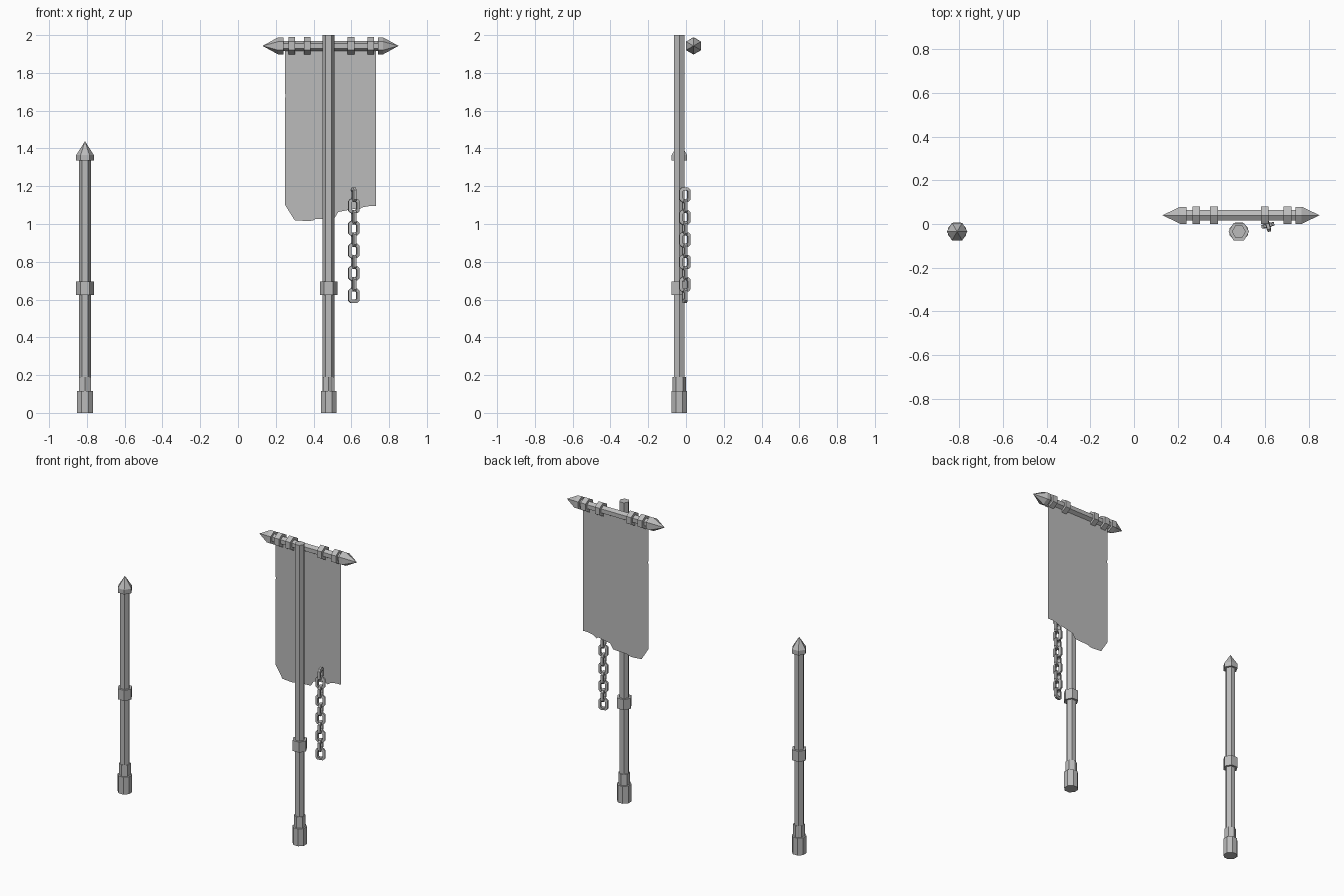
import bpy, bmesh, math
from mathutils import Matrix

cube = bpy.data.objects.get("Cube")
if cube:
    bpy.data.objects.remove(cube)

grey = bpy.data.materials.new("plain_grey")
grey.use_nodes = True
grey.diffuse_color = (0.5, 0.5, 0.5, 1)
bsdf = next(n for n in grey.node_tree.nodes if n.type == "BSDF_PRINCIPLED")
bsdf.inputs["Base Color"].default_value = (0.5, 0.5, 0.5, 1)
bsdf.inputs["Roughness"].default_value = 0.8


def finish(name, bm, matrix, solid=True):
    if solid:
        bmesh.ops.recalc_face_normals(bm, faces=bm.faces)
    bm.transform(matrix)
    mesh = bpy.data.meshes.new(name)
    bm.to_mesh(mesh)
    bm.free()
    mesh.materials.append(grey)
    obj = bpy.data.objects.new(name, mesh)
    bpy.context.collection.objects.link(obj)
    return obj


def lathe(name, profile, matrix, sides=6, phase=0.0):
    """Faceted solid from (radius, height) pairs; radius 0 closes to a point."""
    bm = bmesh.new()
    rings = []
    for r, h in profile:
        count = sides if r > 0 else 1
        angles = [phase + math.tau * i / sides for i in range(count)]
        rings.append([bm.verts.new((r * math.cos(a), r * math.sin(a), h)) for a in angles])
    for low, high in zip(rings, rings[1:]):
        for i in range(sides):
            j = (i + 1) % sides
            if len(high) == 1:
                bm.faces.new((low[i], low[j], high[0]))
            else:
                bm.faces.new((low[i], low[j], high[j], high[i]))
    for ring in (rings[0], rings[-1]):
        if len(ring) > 1:
            bm.faces.new(ring)
    return finish(name, bm, matrix)


# Upright posts, each with a foot, neck and middle collar
def post(side, x, height):
    place = Matrix.Translation((x, -0.035, 0))
    lathe(side + "_pole", [(0.032, 0.1), (0.032, height)], place)
    lathe(side + "_foot", [(0.045, 0), (0.045, 0.115)], place, 8, math.pi / 8)
    lathe(side + "_neck", [(0.036, 0.11), (0.036, 0.19)], place, 6, math.pi / 6)
    lathe(side + "_collar", [(0.047, 0.625), (0.047, 0.695)], place)
    return place


post("left", 0.48, 2.0)
short_place = post("right", -0.81, 1.35)
lathe("right_pole_cap", [(0.047, 1.335), (0.047, 1.365), (0, 1.438)], short_place)

# Crossbar with pointed ends and rings
bar_place = Matrix.Translation((0.49, 0.04, 1.943)) @ Matrix.Rotation(math.pi / 2, 4, "Y")
lathe("crossbar", [(0.027, -0.27), (0.027, 0.27)], bar_place)
for side, s in (("right", -1), ("left", 1)):
    lathe(side + "_bar_point", [(0.045, s * 0.25), (0.045, s * 0.278), (0, s * 0.36)], bar_place)
for i, c in enumerate((-0.205, -0.123, 0.109, 0.213)):
    lathe(f"bar_ring_{i + 1}", [(0.046, c - 0.018), (0.046, c + 0.018)], bar_place)

# Torn cloth, a single sheet hanging below the bar
outline = [
    (0.73, 1.94), (0.73, 1.095), (0.695, 1.095), (0.675, 1.18), (0.66, 1.09),
    (0.63, 1.07), (0.6, 1.105), (0.585, 1.07), (0.555, 1.105), (0.535, 1.07),
    (0.51, 1.03), (0.47, 1.05), (0.45, 1.07), (0.43, 1.03), (0.418, 1.065),
    (0.4, 1.02), (0.375, 1.015), (0.345, 1.245), (0.325, 1.11), (0.3, 1.02),
    (0.25, 1.1), (0.25, 1.49), (0.258, 1.5), (0.25, 1.54), (0.25, 1.67),
    (0.256, 1.68), (0.25, 1.69), (0.25, 1.94),
]
bm = bmesh.new()
bm.faces.new([bm.verts.new((x, 0.04, z)) for x, z in reversed(outline)])
bmesh.ops.triangulate(bm, faces=bm.faces)
finish("banner_cloth", bm, Matrix.Identity(4), solid=False)


# Chain of chamfered links, every other one turned a quarter
def chamfered(w, h, c):
    return [(w, h - c), (w - c, h), (c - w, h), (-w, h - c),
            (-w, c - h), (c - w, -h), (w - c, -h), (w, c - h)]


def chain_link(name, matrix):
    bm = bmesh.new()
    loops = []
    for loop, y in (((0.03, 0.038, 0.012), -0.007), ((0.03, 0.038, 0.012), 0.007),
                    ((0.015, 0.022, 0.005), 0.01), ((0.015, 0.022, 0.005), -0.01)):
        loops.append([bm.verts.new((x, y, z)) for x, z in chamfered(*loop)])
    for k in range(4):
        a, b = loops[k], loops[(k + 1) % 4]
        for i in range(8):
            j = (i + 1) % 8
            bm.faces.new((a[i], a[j], b[j], b[i]))
    finish(name, bm, matrix)


for i in range(10):
    turn = math.radians(15 + 90 * (i % 2))
    place = Matrix.Translation((0.613, -0.006, 0.621 + 0.0593 * i))
    chain_link(f"chain_link_{i + 1}", place @ Matrix.Rotation(turn, 4, "Z"))
